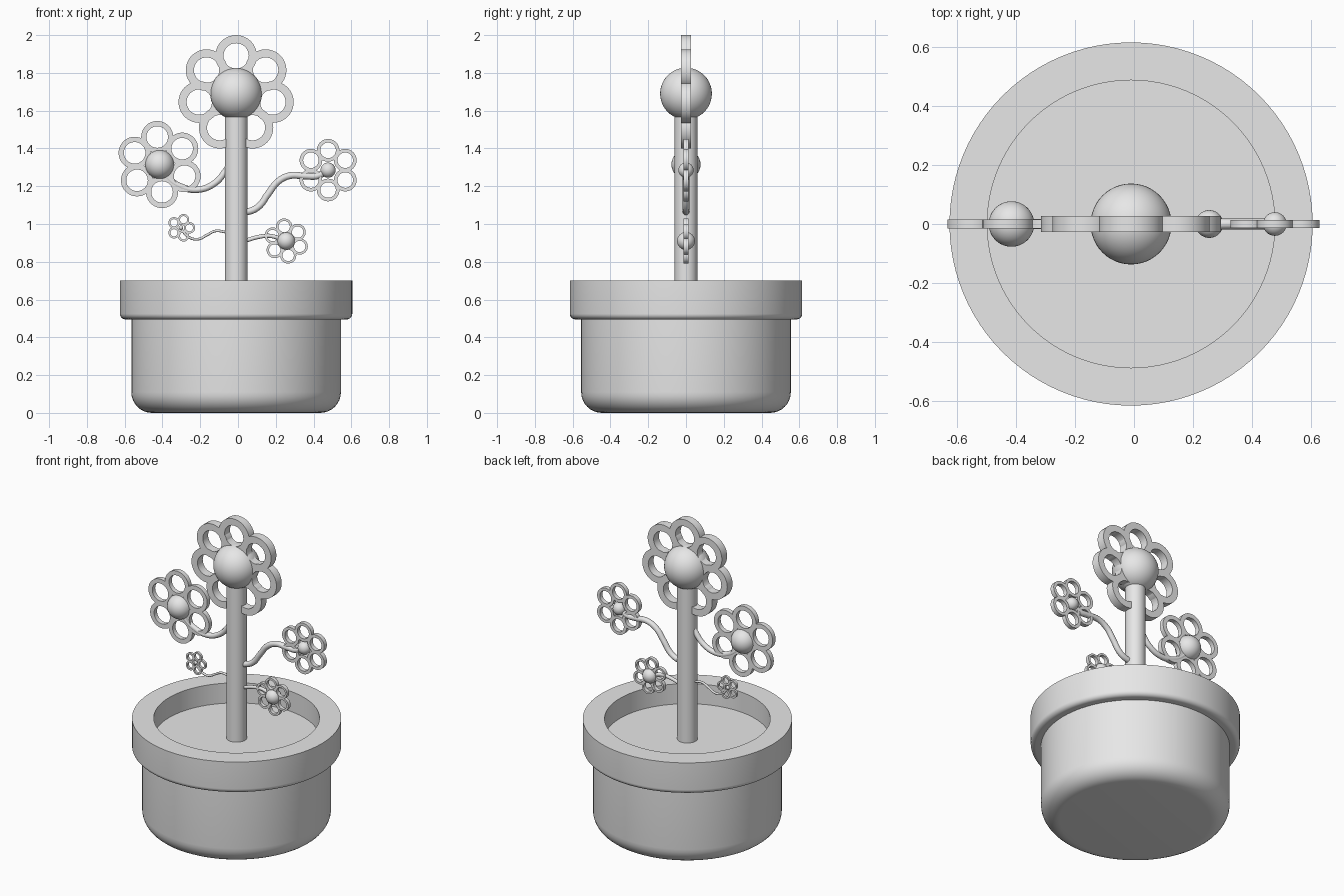
import bpy, bmesh
from math import sin, cos, pi, radians

cube = bpy.data.objects.get("Cube")
if cube:
    bpy.data.objects.remove(cube, do_unlink=True)

AXIS_X = -0.01

# One plain grey material for every part
grey = bpy.data.materials.new("plain grey")
grey.use_nodes = True
grey.diffuse_color = (0.8, 0.8, 0.8, 1)
grey.node_tree.nodes["Principled BSDF"].inputs["Base Color"].default_value = (0.8, 0.8, 0.8, 1)


def finish(name, bm, location=(0, 0, 0)):
    bmesh.ops.recalc_face_normals(bm, faces=bm.faces[:])
    mesh = bpy.data.meshes.new(name)
    bm.to_mesh(mesh)
    bm.free()
    obj = bpy.data.objects.new(name, mesh)
    obj.location = location
    bpy.context.collection.objects.link(obj)
    mesh.materials.append(grey)
    bpy.ops.object.select_all(action="DESELECT")
    obj.select_set(True)
    bpy.context.view_layer.objects.active = obj
    bpy.ops.object.shade_smooth_by_angle(angle=radians(35))
    return obj


def lathe(name, profile, segments=96):
    """Spin an (r, z) profile about the pot's axis."""
    bm = bmesh.new()
    verts = [bm.verts.new((r, 0, z)) for r, z in profile]
    edges = [bm.edges.new(pair) for pair in zip(verts, verts[1:])]
    bmesh.ops.spin(bm, geom=verts + edges, cent=(0, 0, 0), axis=(0, 0, 1),
                   angle=2 * pi, steps=segments, use_duplicate=False)
    bmesh.ops.remove_doubles(bm, verts=bm.verts[:], dist=1e-5)
    return finish(name, bm, (AXIS_X, 0, 0))


def ball(name, x, z, radius):
    bm = bmesh.new()
    bmesh.ops.create_uvsphere(bm, u_segments=48, v_segments=24, radius=radius)
    return finish(name, bm, (x, 0, z))


def petals(name, x, z, count, start, reach, outer, inner, depth, segments=40):
    """Flat-sided rings set in a circle, facing the front."""
    bm = bmesh.new()
    section = [(inner, -depth), (outer, -depth), (outer, depth), (inner, depth)]
    for p in range(count):
        turn = radians(start) + 2 * pi * p / count
        cx, cz = reach * cos(turn), reach * sin(turn)
        loops = []
        for s in range(segments):
            a = 2 * pi * s / segments
            loops.append([bm.verts.new((cx + r * cos(a), y, cz + r * sin(a)))
                          for r, y in section])
        for s in range(segments):
            here, following = loops[s], loops[(s + 1) % segments]
            for k in range(4):
                n = (k + 1) % 4
                bm.faces.new((here[k], here[n], following[n], following[k]))
    return finish(name, bm, (x, 0, z))


def branch(name, points, radius):
    """Round tube along a smooth path, turned into a mesh."""
    curve = bpy.data.curves.new(name, "CURVE")
    curve.dimensions = "3D"
    curve.bevel_depth = radius
    curve.bevel_resolution = 4
    curve.resolution_u = 8
    curve.use_fill_caps = True
    spline = curve.splines.new("BEZIER")
    spline.bezier_points.add(len(points) - 1)
    for point, (x, z) in zip(spline.bezier_points, points):
        point.co = (x, 0, z)
        point.handle_left_type = point.handle_right_type = "AUTO"
    temp = bpy.data.objects.new(name + "_path", curve)
    bpy.context.collection.objects.link(temp)
    bpy.context.view_layer.update()
    mesh = bpy.data.meshes.new_from_object(
        temp.evaluated_get(bpy.context.evaluated_depsgraph_get()))
    bpy.data.objects.remove(temp, do_unlink=True)
    bm = bmesh.new()
    bm.from_mesh(mesh)
    bpy.data.meshes.remove(mesh)
    return finish(name, bm)


def rounded(r, z, size, steps=8):
    """Quarter round at a lower outside corner."""
    return [(r - size + size * sin(a), z + size - size * cos(a))
            for a in (pi / 2 * i / steps for i in range(steps + 1))]


# Pot: rounded base, overhanging rim, recessed soil
lathe("pot", [(0, 0)] + rounded(0.555, 0, 0.11) + [(0.555, 0.495)]
      + rounded(0.615, 0.495, 0.03) + [(0.615, 0.7), (0.487, 0.7), (0.487, 0.57)])
lathe("soil", [(0, 0.57), (0.487, 0.57)])

# Main stem
lathe("stem", [(0, 0.57), (0.06, 0.57), (0.06, 1.66), (0, 1.66)], 48)

# Flowers: x, z, petal count, first angle, reach, outer, inner, half depth, centre radius
flowers = {
    "top_flower": (AXIS_X, 1.69, 7, 90, 0.2, 0.11, 0.067, 0.027, 0.137),
    "upper_right_flower": (-0.415, 1.315, 6, 95, 0.146, 0.085, 0.057, 0.015, 0.077),
    "upper_left_flower": (0.477, 1.285, 6, 90, 0.105, 0.06, 0.041, 0.014, 0.04),
    "lower_left_flower": (0.255, 0.91, 6, 98, 0.077, 0.043, 0.03, 0.012, 0.047),
    "lower_right_flower": (-0.302, 0.98, 5, 72, 0.045, 0.03, 0.019, 0.008, 0.012),
}
for name, (x, z, count, start, reach, outer, inner, depth, centre) in flowers.items():
    petals(name + "_petals", x, z, count, start, reach, outer, inner, depth)
    ball(name + "_centre", x, z, centre)

# Side branches
branch("upper_right_branch", [(-0.04, 1.32), (-0.07, 1.275), (-0.122, 1.217), (-0.21, 1.182),
                              (-0.307, 1.2), (-0.376, 1.25), (-0.413, 1.312)], 0.017)
branch("upper_left_branch", [(0, 1.065), (0.05, 1.065), (0.106, 1.09), (0.16, 1.16),
                             (0.212, 1.225), (0.275, 1.256), (0.354, 1.254), (0.42, 1.255),
                             (0.476, 1.285)], 0.018)
branch("lower_left_branch", [(0, 0.9), (0.05, 0.915), (0.106, 0.931), (0.17, 0.937),
                             (0.255, 0.91)], 0.011)
branch("lower_right_branch", [(-0.03, 0.95), (-0.07, 0.958), (-0.12, 0.963), (-0.164, 0.942),
                              (-0.21, 0.92), (-0.26, 0.93), (-0.302, 0.975)], 0.007)
